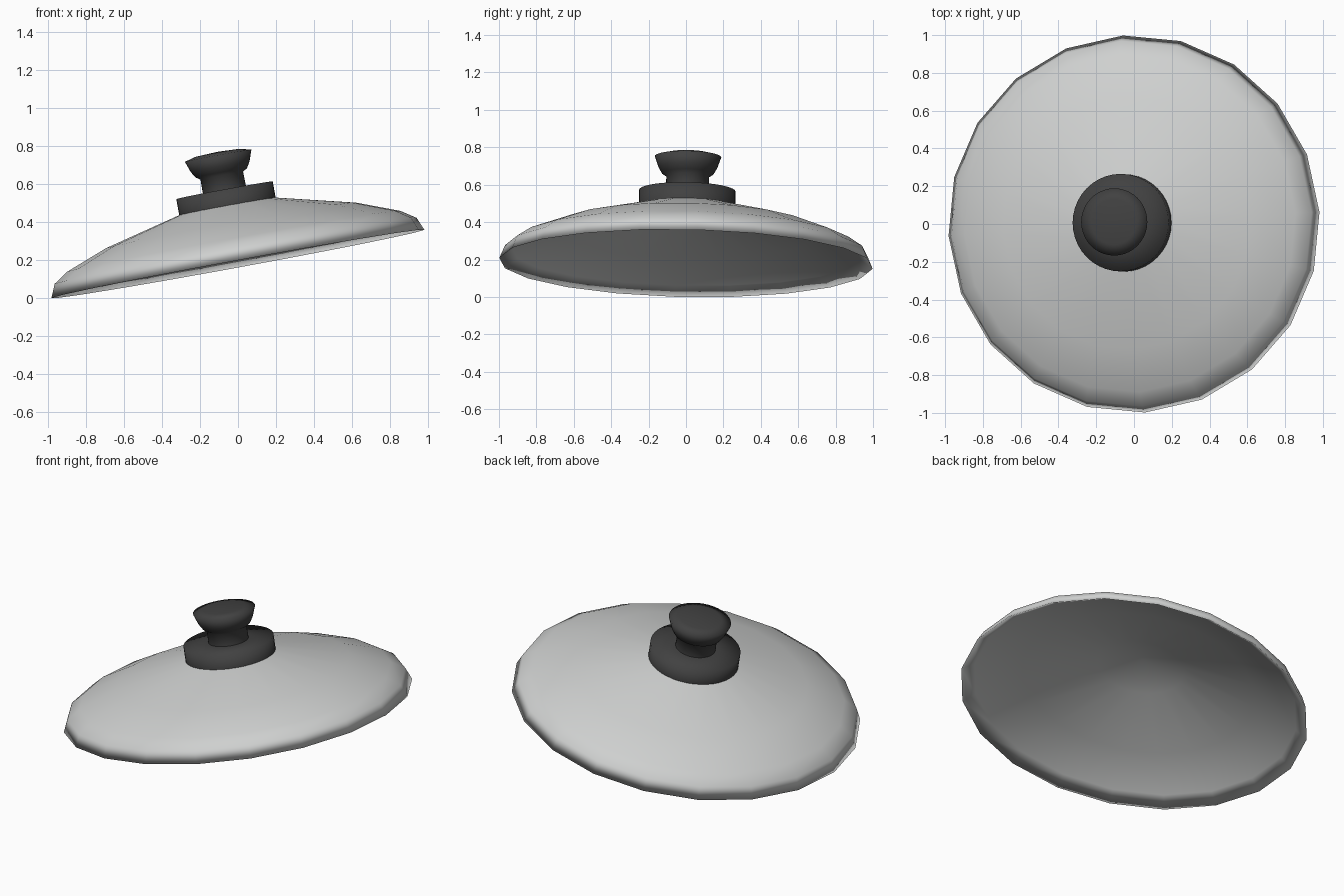
import bpy, bmesh, math
from mathutils import Matrix

if "Cube" in bpy.data.objects:
    bpy.data.objects.remove(bpy.data.objects["Cube"])

# The whole lid leans to the left and very slightly back, resting on its rim
TILT = (Matrix.Translation((0, 0, 0.18)) @ Matrix.Rotation(math.radians(-1.1), 4, 'X')
        @ Matrix.Rotation(math.radians(-10.4), 4, 'Y'))


def material(name, rgb):
    m = bpy.data.materials.new(name)
    m.diffuse_color = (*rgb, 1)
    m.use_nodes = True
    m.node_tree.nodes["Principled BSDF"].inputs["Base Color"].default_value = m.diffuse_color
    return m


def lathe(name, profile, sides, mat, start=0.0):
    """Revolve (radius, height) points around z; radius 0 makes a pole."""
    bm = bmesh.new()
    rings = []
    for r, h in profile:
        if r == 0:
            rings.append([bm.verts.new((0, 0, h))] * sides)
        else:
            rings.append([bm.verts.new((r * math.cos(start + math.tau * i / sides),
                                        r * math.sin(start + math.tau * i / sides), h))
                          for i in range(sides)])
    for a, b in zip(rings, rings[1:]):
        for i in range(sides):
            j = (i + 1) % sides
            # Profiles run from the bottom (or inside) up, so faces point outward
            quad = [a[i], a[j], b[j], b[i]]
            bm.faces.new(list(dict.fromkeys(quad)))
    mesh = bpy.data.meshes.new(name)
    bm.to_mesh(mesh)
    bm.free()
    mesh.transform(TILT)
    mesh.materials.append(mat)
    mesh.shade_smooth()
    ob = bpy.data.objects.new(name, mesh)
    bpy.context.collection.objects.link(ob)
    return ob


steel = material("brushed steel grey", (0.62, 0.63, 0.625))
black = material("handle black", (0.053, 0.053, 0.053))

# Domed cover: inner skin from the centre down to the rim, outer skin back up
inner = [(0, 0.32), (0.25, 0.262), (0.67, 0.15), (0.93, 0.05)]
outer = [(1.0, 0.0), (0.97, 0.07), (0.893, 0.121), (0.67, 0.206),
         (0.25, 0.31), (0, 0.361)]
lathe("lid_cover", inner + outer, 20, steel, math.radians(3.4))

# Round collar under the handle
lathe("handle_collar", [(0.258, 0.306), (0.258, 0.394), (0.11, 0.396)], 40, black)

# Waisted stem flaring into a slightly domed knob
lathe("handle_knob", [(0.115, 0.39), (0.114, 0.472), (0.138, 0.488),
                      (0.157, 0.52), (0.178, 0.579), (0.12, 0.594), (0, 0.6)], 40, black)
